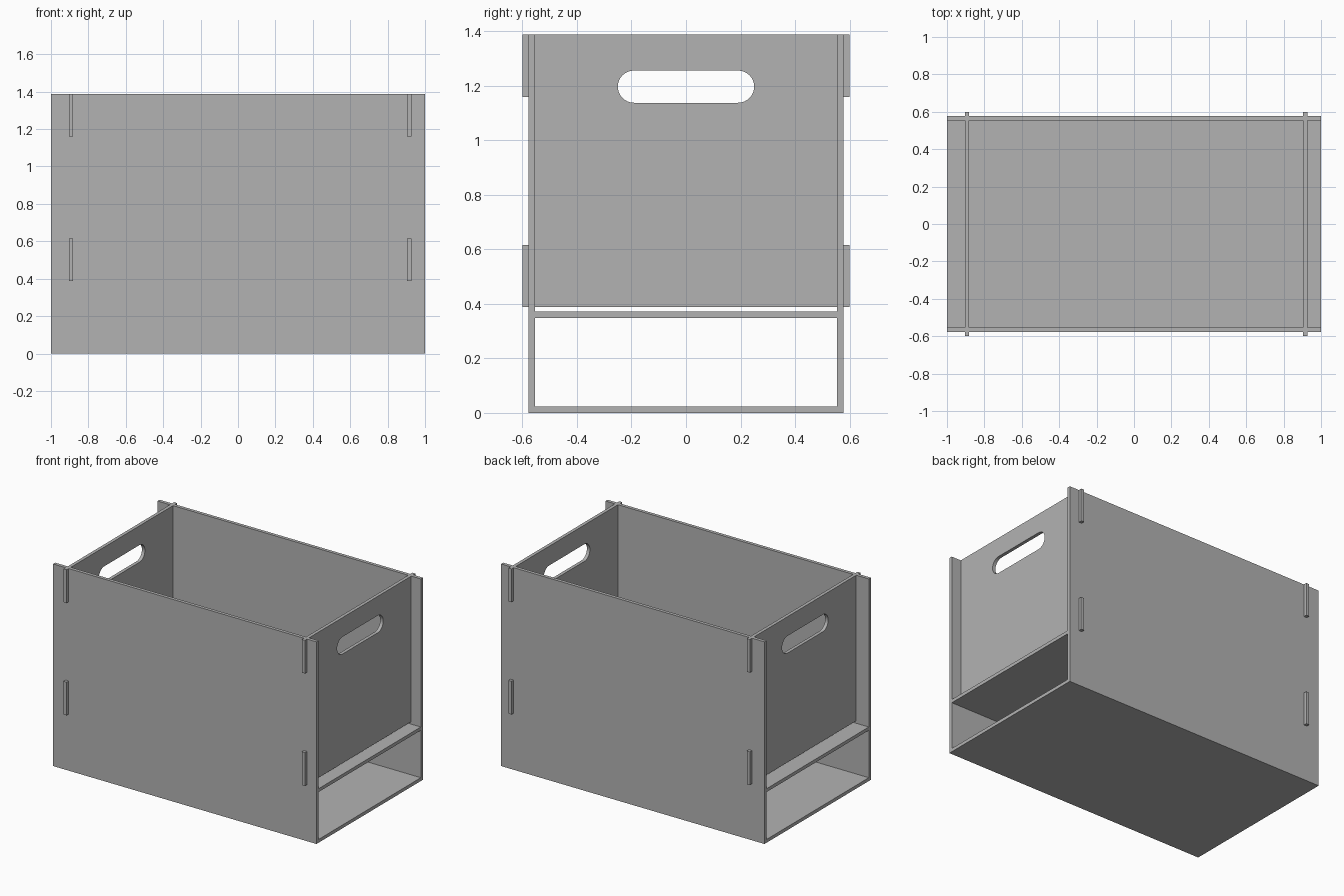
import bpy, bmesh, math
from mathutils import Vector

cube = bpy.data.objects.get("Cube")
if cube:
    bpy.data.objects.remove(cube, do_unlink=True)

# Main dimensions
T = 0.023              # board thickness
TOP = 1.387
OUT = 0.577            # outer face of the long sides
INN = OUT - T
TAB = 0.6              # reach of the tabs
END_LOW = 0.388        # underside of the end boards
TAB_H = 0.228
END_X = {"right": -0.893, "left": 0.916}

grey = bpy.data.materials.new("plain_grey")
grey.use_nodes = True
colour = (0.45, 0.45, 0.45, 1)
grey.diffuse_color = colour
grey.node_tree.nodes["Principled BSDF"].inputs["Base Color"].default_value = colour


def board(name, outline, depth):
    """Extrude a closed 3D outline along the depth vector."""
    bm = bmesh.new()
    face = bm.faces.new([bm.verts.new(p) for p in outline])
    new = bmesh.ops.extrude_face_region(bm, geom=[face])["geom"]
    verts = [v for v in new if isinstance(v, bmesh.types.BMVert)]
    bmesh.ops.translate(bm, vec=Vector(depth), verts=verts)
    bmesh.ops.recalc_face_normals(bm, faces=bm.faces)
    mesh = bpy.data.meshes.new(name)
    bm.to_mesh(mesh)
    bm.free()
    mesh.materials.append(grey)
    obj = bpy.data.objects.new(name, mesh)
    bpy.context.collection.objects.link(obj)
    return obj


def box(name, x, y, z):
    outline = [(x[0], y[0], z[0]), (x[1], y[0], z[0]),
               (x[1], y[1], z[0]), (x[0], y[1], z[0])]
    return board(name, outline, (0, 0, z[1] - z[0]))


def cut(target, cutter):
    cutter.hide_render = True
    cutter.hide_set(True)
    cutter.display_type = 'WIRE'
    mod = target.modifiers.new("cut", 'BOOLEAN')
    mod.operation = 'DIFFERENCE'
    mod.solver = 'EXACT'
    mod.object = cutter
    bpy.context.view_layer.update()
    # Bake the cut so that no helper remains
    graph = bpy.context.evaluated_depsgraph_get()
    mesh = bpy.data.meshes.new_from_object(target.evaluated_get(graph))
    target.modifiers.clear()
    target.data = mesh
    bpy.data.objects.remove(cutter, do_unlink=True)


# Floor and shelf
box("floor", (-1, 1), (-INN, INN), (0, T))
box("shelf", (-1, 1), (-INN, INN), (0.348, 0.348 + T))

# Long sides with slots for the tabs
for name, s in (("front_side", -1), ("back_side", 1)):
    side = box(name, (-1, 1), sorted((s * INN, s * OUT)), (0, TOP))
    for x in END_X.values():
        for low, high in ((END_LOW, END_LOW + TAB_H), (TOP - TAB_H, TOP + 0.1)):
            slot = box("slot_cutter", (x - T / 2, x + T / 2),
                       sorted((s * 0.5, s * 0.65)), (low, high))
            cut(side, slot)

# End boards with tabs and a rounded hand hole
half = [(TAB, END_LOW), (TAB, END_LOW + TAB_H), (INN, END_LOW + TAB_H),
        (INN, TOP - TAB_H), (TAB, TOP - TAB_H), (TAB, TOP)]
profile = half + [(-y, z) for y, z in reversed(half)]
radius, reach, hole_z, steps = 0.059, 0.191, 1.196, 16
pill = []
for s, start in ((1, -math.pi / 2), (-1, math.pi / 2)):
    for i in range(steps + 1):
        a = start + math.pi * i / steps
        pill.append((s * reach + radius * math.cos(a), hole_z + radius * math.sin(a)))

for name, x in END_X.items():
    end = board(name + "_end", [(x - T / 2, y, z) for y, z in profile], (T, 0, 0))
    hole = board("hole_cutter", [(x - 0.1, y, z) for y, z in pill], (0.2, 0, 0))
    cut(end, hole)
